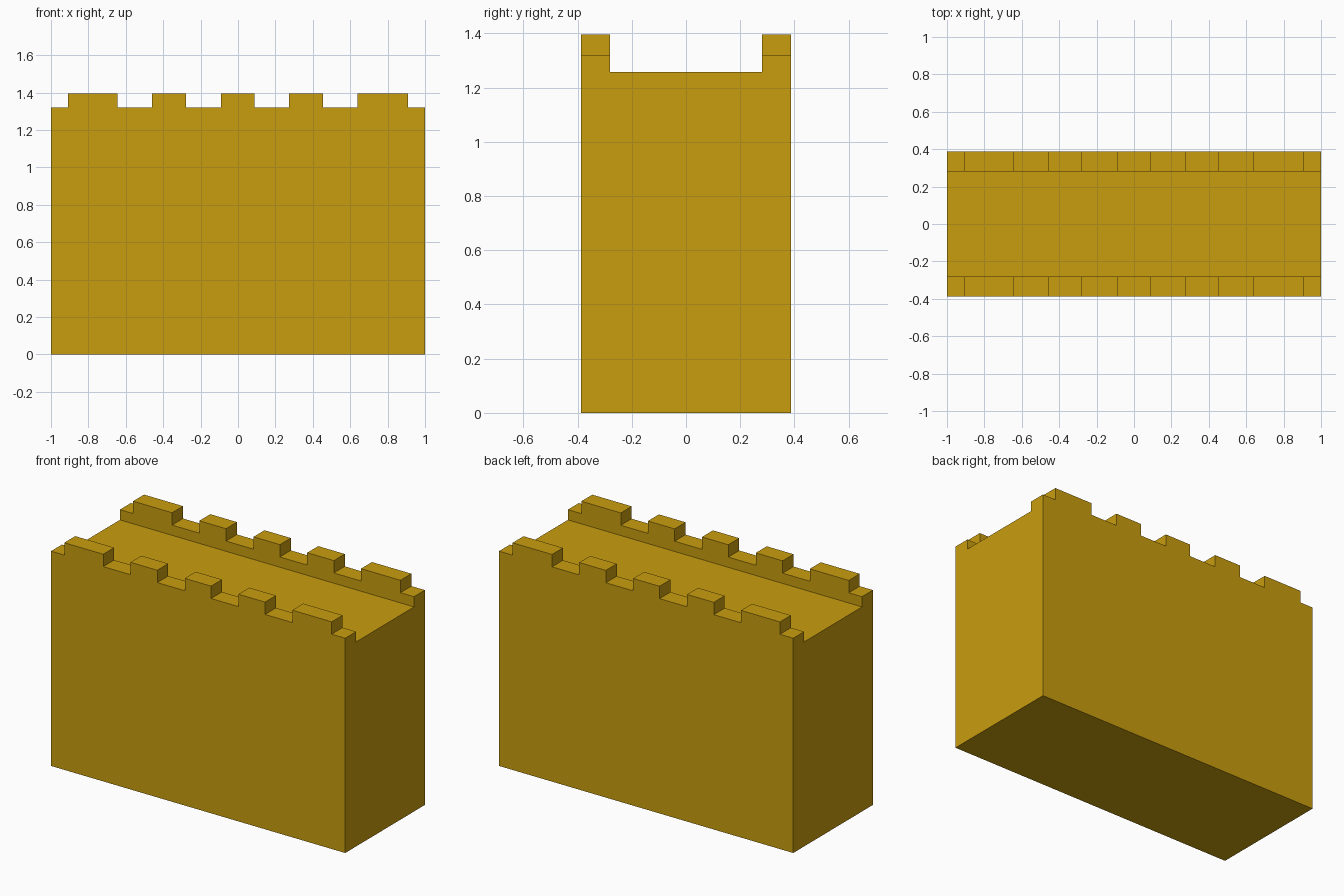
import bpy
import bmesh
from mathutils import Vector

cube = bpy.data.objects.get("Cube")
if cube:
    bpy.data.objects.remove(cube, do_unlink=True)

HALF_LENGTH = 1.0
HALF_DEPTH = 0.387
INNER_DEPTH = 0.281
DECK_Z = 1.257
NOTCH_Z = 1.32
MERLON_Z = 1.396
MERLONS = [(-0.91, -0.645), (-0.46, -0.278), (-0.091, 0.088),
           (0.274, 0.455), (0.64, 0.908)]

# Single ochre colour
ochre = bpy.data.materials.new("ochre stone")
ochre.use_nodes = True
colour = (0.584, 0.337, 0.0045, 1)
ochre.diffuse_color = colour
ochre.node_tree.nodes["Principled BSDF"].inputs["Base Color"].default_value = colour


def extruded_outline(name, outline, y_front, y_back):
    """Extrude an (x, z) outline from y_front to y_back."""
    bm = bmesh.new()
    face = bm.faces.new([bm.verts.new((x, y_front, z)) for x, z in outline])
    result = bmesh.ops.extrude_face_region(bm, geom=[face], use_keep_orig=True)
    moved = [v for v in result["geom"] if isinstance(v, bmesh.types.BMVert)]
    bmesh.ops.translate(bm, verts=moved, vec=Vector((0, y_back - y_front, 0)))
    bmesh.ops.recalc_face_normals(bm, faces=bm.faces)
    mesh = bpy.data.meshes.new(name)
    bm.to_mesh(mesh)
    bm.free()
    mesh.materials.append(ochre)
    obj = bpy.data.objects.new(name, mesh)
    bpy.context.collection.objects.link(obj)
    return obj


# Solid wall block with the flat walkway on top
block = [(-HALF_LENGTH, 0), (HALF_LENGTH, 0),
         (HALF_LENGTH, DECK_Z), (-HALF_LENGTH, DECK_Z)]
extruded_outline("wall_body", block, -HALF_DEPTH, HALF_DEPTH)

# Crenellated parapet outline, stepping up and down at each merlon
battlement = [(HALF_LENGTH, DECK_Z), (-HALF_LENGTH, DECK_Z), (-HALF_LENGTH, NOTCH_Z)]
for left, right in MERLONS:
    battlement += [(left, NOTCH_Z), (left, MERLON_Z),
                   (right, MERLON_Z), (right, NOTCH_Z)]
battlement.append((HALF_LENGTH, NOTCH_Z))

# Parapets along the front and back edges
extruded_outline("front_parapet", battlement, -HALF_DEPTH, -INNER_DEPTH)
extruded_outline("back_parapet", battlement, INNER_DEPTH, HALF_DEPTH)
